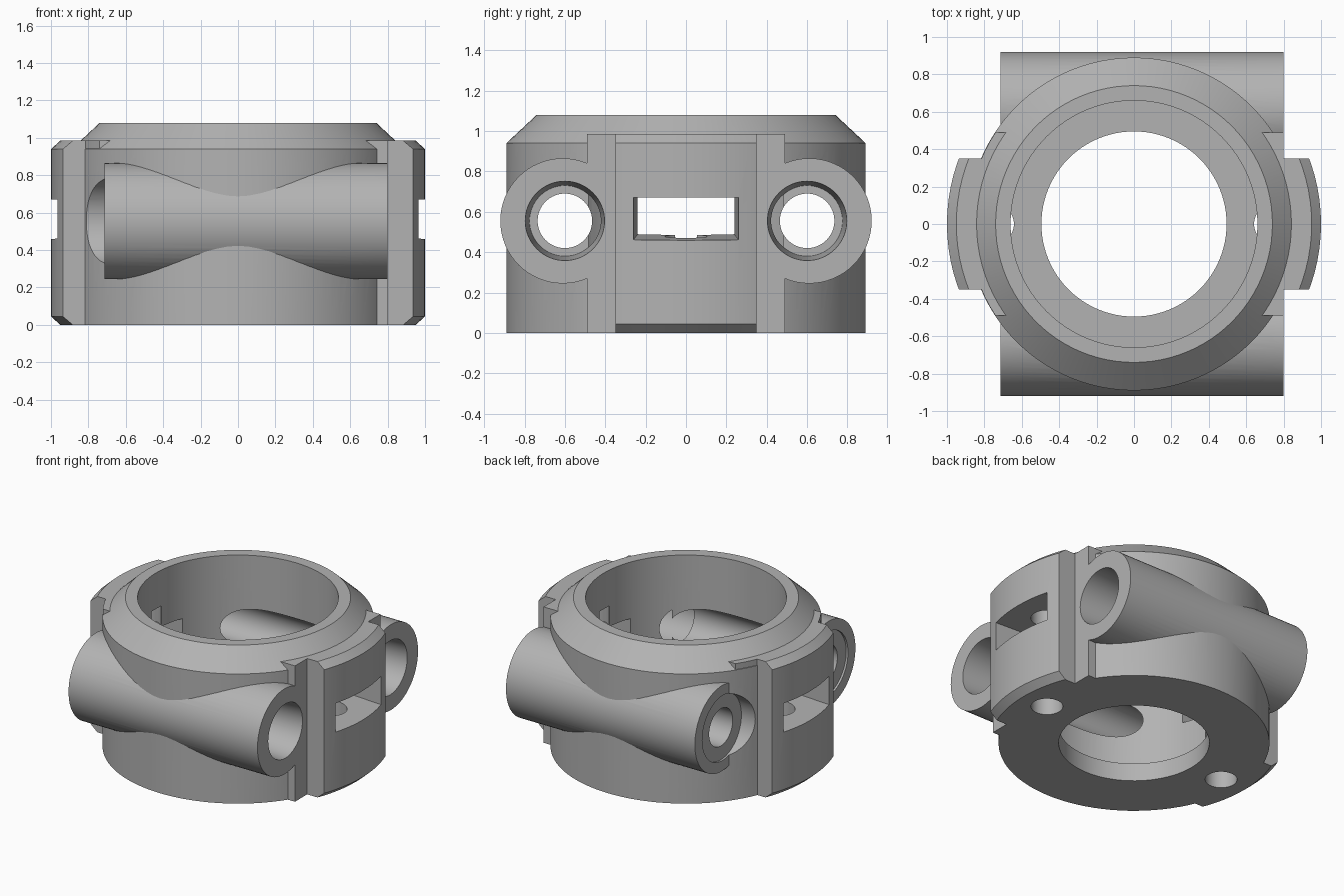
import bpy, bmesh, math
from mathutils import Matrix, Vector

cube = bpy.data.objects.get("Cube")
if cube:
    bpy.data.objects.remove(cube, do_unlink=True)

SIDES = 96

grey = bpy.data.materials.new("plain_grey")
grey.use_nodes = True
COLOUR = (0.45, 0.45, 0.45, 1)
grey.diffuse_color = COLOUR
grey.node_tree.nodes["Principled BSDF"].inputs["Base Color"].default_value = COLOUR


def finish(name, bm):
    bmesh.ops.recalc_face_normals(bm, faces=bm.faces)
    mesh = bpy.data.meshes.new(name)
    bm.to_mesh(mesh)
    bm.free()
    mesh.materials.append(grey)
    obj = bpy.data.objects.new(name, mesh)
    bpy.context.collection.objects.link(obj)
    return obj


def lathe(name, profile):
    """Solid of revolution about z; profile is (radius, height), bottom to top."""
    bm = bmesh.new()
    rings = [[bm.verts.new((r * math.cos(a), r * math.sin(a), z))
              for a in (math.tau * i / SIDES for i in range(SIDES))]
             for r, z in profile]
    for low, high in zip(rings, rings[1:]):
        for i in range(SIDES):
            j = (i + 1) % SIDES
            bm.faces.new((low[i], low[j], high[j], high[i]))
    bm.faces.new(rings[0][::-1])
    bm.faces.new(rings[-1])
    return finish(name, bm)


def box(name, low, high):
    bm = bmesh.new()
    low, high = Vector(low), Vector(high)
    size = high - low
    bmesh.ops.create_cube(bm, size=1, matrix=Matrix.Translation((low + high) / 2)
                          @ Matrix.Diagonal((*size, 1)))
    return finish(name, bm)


def rod(name, r1, r2, x1, x2, y, z=0.555):
    """Cylinder or cone along x."""
    bm = bmesh.new()
    bmesh.ops.create_cone(bm, cap_ends=True, segments=64, radius1=r1, radius2=r2,
                          depth=x2 - x1, matrix=Matrix.Translation(((x1 + x2) / 2, y, z))
                          @ Matrix.Rotation(math.pi / 2, 4, 'Y'))
    return finish(name, bm)


def combine(target, tool, operation):
    mod = target.modifiers.new("combine", 'BOOLEAN')
    mod.operation, mod.solver, mod.object = operation, 'EXACT', tool
    bpy.context.view_layer.objects.active = target
    bpy.ops.object.modifier_apply(modifier=mod.name)
    bpy.data.objects.remove(tool, do_unlink=True)


# Round housing with a bevelled upper rim
body = lathe("clamp_housing", [(0.89, 0), (0.89, 0.94), (0.74, 1.08)])

# Shoulders under the side lugs, flat on the +x side
shoulder = lathe("shoulder", [(0.888, 0), (0.888, 0.985)])
combine(shoulder, box("shoulder_limit", (-1, -0.49, -1), (1, 0.49, 2)), 'INTERSECT')
combine(body, shoulder, 'UNION')
combine(body, box("flat_shoulder", (0.3, -0.49, 0), (0.8, 0.49, 0.985)), 'UNION')

# Cross tubes
for y in (-0.61, 0.61):
    combine(body, rod("cross_tube", 0.31, 0.31, -0.715, 0.8, y), 'UNION')
for s in (-1, 1):
    y1, y2 = sorted((s * 0.35, s * 0.6))
    combine(body, box("shoulder_trim", (0.8, y1, -0.1), (1.2, y2, 1.2)), 'DIFFERENCE')

# Curved side lugs with bevelled top and bottom edges
lugs = lathe("side_lugs", [(0.95, 0), (1, 0.045), (1, 0.94), (0.95, 0.985)])
combine(lugs, box("lug_limit", (-2, -0.35, -1), (2, 0.35, 2)), 'INTERSECT')
combine(body, lugs, 'UNION')

# Main bore and smaller floor opening
combine(body, lathe("main_bore", [(0.66, 0.13), (0.66, 1.3)]), 'DIFFERENCE')
combine(body, lathe("floor_opening", [(0.495, -0.2), (0.495, 0.3)]), 'DIFFERENCE')

# Bolt holes, nut recesses and head clearances
for y in (-0.6, 0.6):
    combine(body, rod("bolt_hole", 0.135, 0.135, -1.1, 1.1, y), 'DIFFERENCE')
    combine(body, rod("nut_recess", 0.175, 0.197, 0.45, 0.81, y), 'DIFFERENCE')
    combine(body, rod("head_clearance", 0.235, 0.235, -1.2, -0.7, y), 'DIFFERENCE')

# Tapered windows and blind vertical holes through the lugs
for s in (-1, 1):
    x1, x2 = sorted((s * 0.6, s * 1.05))
    window = box("window", (x1, -0.265, 0.455), (x2, 0.265, 0.67))
    for v in window.data.vertices:
        if abs(v.co.x) < 0.8:
            v.co.y *= 0.9
            v.co.z = max(v.co.z, 0.49)
    combine(body, window, 'DIFFERENCE')
    pin_hole = lathe("pin_hole", [(0.105, -0.1), (0.105, 0.82)])
    pin_hole.data.transform(Matrix.Translation((s * 0.747, 0, 0)))
    combine(body, pin_hole, 'DIFFERENCE')

bpy.ops.object.select_all(action='DESELECT')
body.select_set(True)
bpy.context.view_layer.objects.active = body
bpy.ops.object.shade_smooth_by_angle(angle=math.radians(25))
